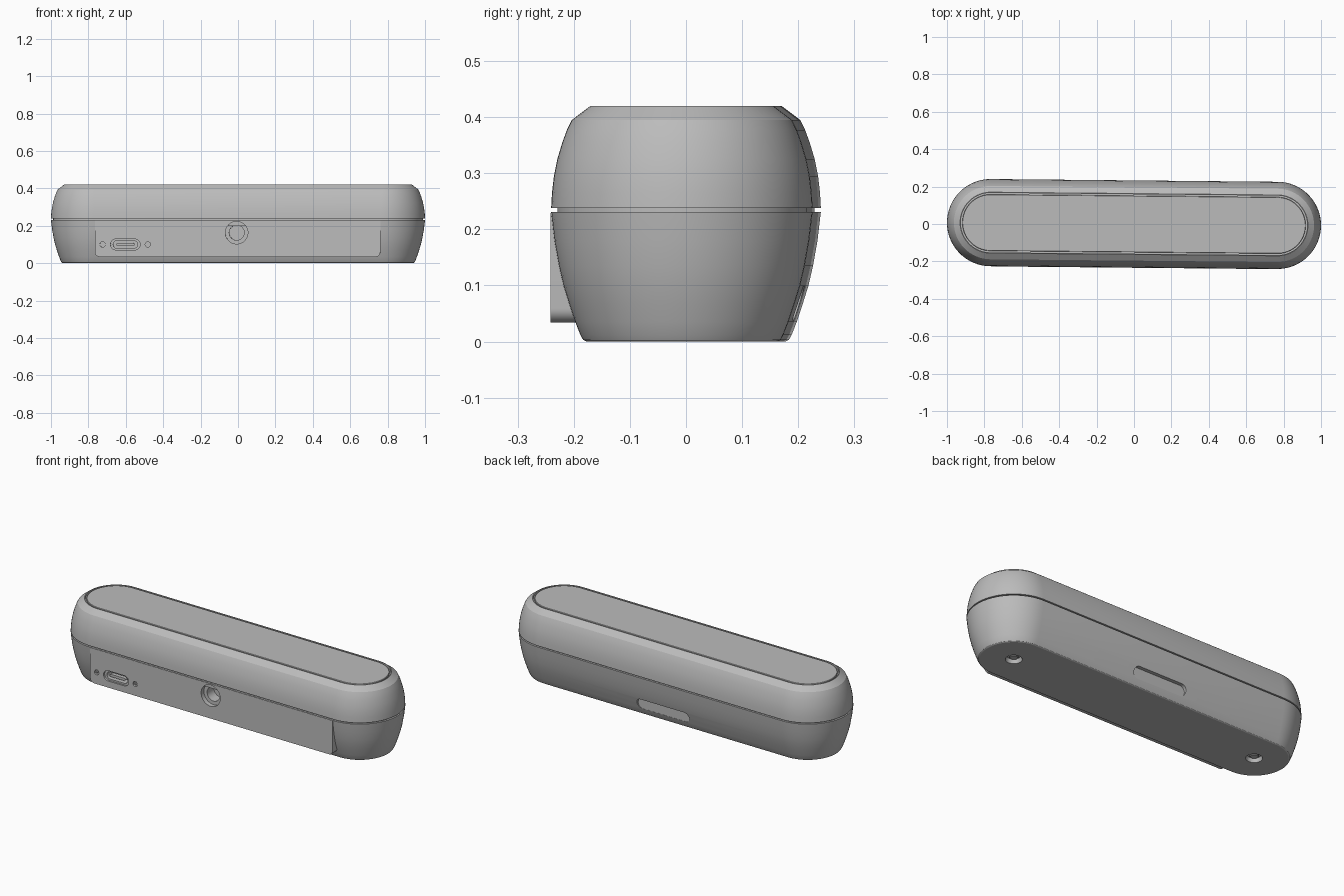
import bpy, bmesh, math
from mathutils import Matrix, Vector

cube = bpy.data.objects.get("Cube")
if cube:
    bpy.data.objects.remove(cube, do_unlink=True)

GREY = (0.5, 0.5, 0.5, 1)
mat = bpy.data.materials.new("plain grey")
mat.use_nodes = True
mat.diffuse_color = GREY
mat.node_tree.nodes["Principled BSDF"].inputs["Base Color"].default_value = GREY

# The whole body sits very slightly turned about z
TURN = Matrix.Rotation(math.radians(-0.55), 4, 'Z')
HALF = 0.767       # half the straight run of the body
FACE = 0.234       # distance of the front panel from the centre


def stadium(half, r, z, n=32):
    pts = []
    for side in (1, -1):
        for i in range(n + 1):
            a = math.pi * (i / n - 0.5)
            pts.append(Vector((side * (half + r * math.cos(a)), side * r * math.sin(a), z)))
    return pts


def loft(name, rings, place=Matrix()):
    """Skin a stack of matching outlines and close both ends."""
    bm = bmesh.new()
    loops = [[bm.verts.new(p) for p in ring] for ring in rings]
    n = len(loops[0])
    for low, high in zip(loops, loops[1:]):
        for i in range(n):
            j = (i + 1) % n
            bm.faces.new((low[i], low[j], high[j], high[i]))
    bm.faces.new(loops[0][::-1])
    bm.faces.new(loops[-1])
    bmesh.ops.remove_doubles(bm, verts=bm.verts, dist=1e-5)
    bmesh.ops.recalc_face_normals(bm, faces=bm.faces)
    bm.transform(TURN @ place)
    mesh = bpy.data.meshes.new(name)
    bm.to_mesh(mesh)
    bm.free()
    mesh.materials.append(mat)
    obj = bpy.data.objects.new(name, mesh)
    bpy.context.collection.objects.link(obj)
    return obj


def rounded(name, half, profile, place=Matrix()):
    return loft(name, [stadium(half, r, z) for r, z in profile], place)


def on_front(x, z):
    return Matrix.Translation((x, 0, z)) @ Matrix.Rotation(math.pi / 2, 4, 'X')


def on_back(x, z):
    return Matrix.Translation((x, 0, z)) @ Matrix.Rotation(-math.pi / 2, 4, 'X')


# Two shells with a recessed seam between them
lower = rounded("lower_shell", HALF, [
    (0.170, 0), (0.176, 0.003), (0.181, 0.012), (0.190, 0.035), (0.201, 0.068),
    (0.211, 0.10), (0.219, 0.135), (0.227, 0.18), (0.233, 0.231)])
seam = rounded("seam_core", HALF, [(0.222, 0.20), (0.222, 0.26)])
upper = rounded("upper_shell", HALF, [
    (0.233, 0.238), (0.2315, 0.265), (0.228, 0.295), (0.222, 0.325), (0.213, 0.355),
    (0.205, 0.377), (0.196, 0.395), (0.163, 0.42), (0.159, 0.42), (0.159, 0.408)])
plate = rounded("top_plate", HALF, [(0.151, 0.40), (0.151, 0.418), (0.149, 0.42)])

# Flat front panel with rounded lower corners
W, TOP, BOTTOM, R = 0.763, 0.229, 0.034, 0.025
outline = [(W, TOP), (-W, TOP)]
for side, start in ((-1, math.pi), (1, 1.5 * math.pi)):
    for i in range(9):
        a = start + i * math.pi / 16
        outline.append((side * (W - R) + R * math.cos(a), BOTTOM + R + R * math.sin(a)))
panel = loft("front_panel", [[Vector((x, z, d)) for x, z in outline] for d in (0.13, FACE)],
             on_front(0, 0))

# Cutters for sockets, pinholes, rear slot and underside screw holes
JACK, PORT = on_front(-0.005, 0.163), on_front(-0.6, 0.1)
pins = [on_front(x, 0.1) for x in (-0.722, -0.48)]
screws = [Matrix.Translation((x, 0, 0)) for x in (-HALF, HALF)]


def front_cut(half, r, depth, place):
    return rounded("cutter", half, [(r, FACE - depth), (r, 0.3)], place)


front_cuts = [
    front_cut(0, 0.060, 0.025, JACK), front_cut(0, 0.040, 0.085, JACK),
    front_cut(0.050, 0.029, 0.010, PORT), front_cut(0.045, 0.020, 0.060, PORT)]
front_cuts += [front_cut(0, 0.014, 0.010, p) for p in pins]
shell_cuts = [rounded("cutter", 0.135, [(0.03, 0.190), (0.03, 0.3)], on_back(0, 0.068))]
shell_cuts += [rounded("cutter", 0, [(0.042, -0.05), (0.042, 0.0), (0.036, 0.022)], s)
               for s in screws]


def carve(obj, cutters):
    for c in cutters:
        m = obj.modifiers.new("cut", 'BOOLEAN')
        m.operation, m.solver, m.object = 'DIFFERENCE', 'EXACT', c
    graph = bpy.context.evaluated_depsgraph_get()
    graph.update()
    mesh = bpy.data.meshes.new_from_object(obj.evaluated_get(graph))
    obj.modifiers.clear()
    obj.data = mesh


carve(panel, front_cuts)
carve(lower, front_cuts + shell_cuts)
for c in front_cuts + shell_cuts:
    bpy.data.objects.remove(c, do_unlink=True)

# Inserts seated inside the openings
parts = [lower, seam, upper, plate, panel]
parts.append(rounded("port_tongue", 0.042, [(0.007, 0.16), (0.007, FACE - 0.012)], PORT))
for p in pins:
    parts.append(rounded("pin_bar", 0.010, [(0.003, FACE - 0.015), (0.003, FACE - 0.002)], p))
for s in screws:
    parts.append(rounded("screw_head", 0, [(0.022, 0.03), (0.022, 0.012), (0.019, 0.009)], s))

# Smooth curved walls, crisp edges
bpy.ops.object.select_all(action='DESELECT')
for p in parts:
    p.select_set(True)
bpy.context.view_layer.objects.active = lower
bpy.ops.object.shade_smooth_by_angle(angle=math.radians(20))
